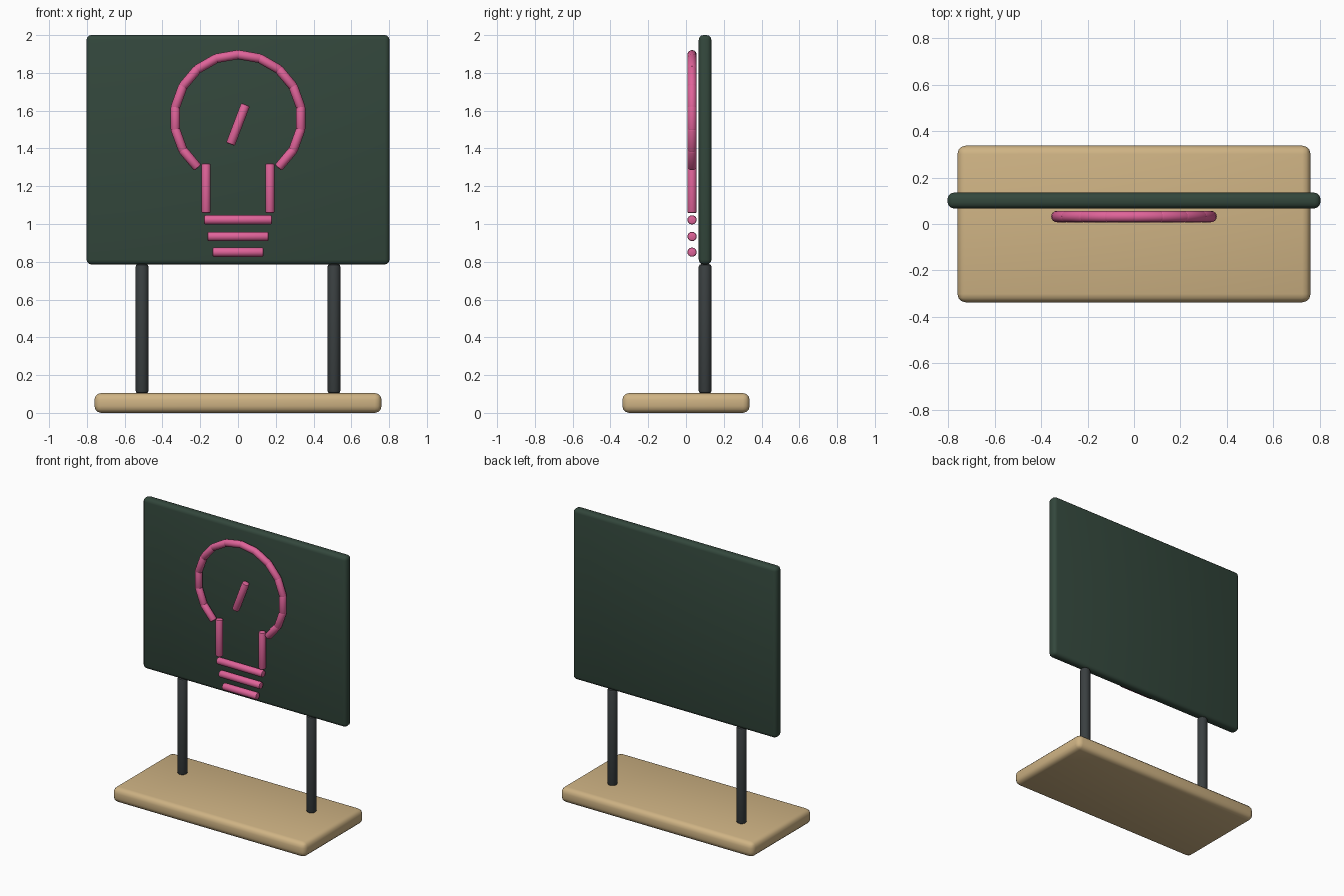
import bpy, math
from mathutils import Vector

if "Cube" in bpy.data.objects:
    bpy.data.objects.remove(bpy.data.objects["Cube"])


def material(name, rgb):
    m = bpy.data.materials.new(name)
    m.diffuse_color = (*rgb, 1)
    m.use_nodes = True
    m.node_tree.nodes["Principled BSDF"].inputs["Base Color"].default_value = m.diffuse_color
    return m


WOOD = material("light_wood", (0.62, 0.45, 0.23))
GREEN = material("dark_green", (0.033, 0.063, 0.045))
METAL = material("dark_metal", (0.042, 0.05, 0.052))
PINK = material("neon_pink", (0.74, 0.125, 0.32))


def finish(ob, name, mat, bevel, segments):
    ob.name = name
    ob.data.materials.append(mat)
    mod = ob.modifiers.new("rounded_edges", 'BEVEL')
    mod.width = bevel
    mod.segments = segments
    mod.limit_method = 'ANGLE'
    mod.angle_limit = math.radians(50)
    bpy.ops.object.modifier_apply(modifier=mod.name)
    bpy.ops.object.shade_smooth_by_angle(angle=math.radians(35))


def slab(name, centre, size, mat, bevel):
    bpy.ops.mesh.primitive_cube_add(size=1, location=centre)
    ob = bpy.context.object
    ob.scale = size
    bpy.ops.object.transform_apply(location=False, rotation=False, scale=True)
    finish(ob, name, mat, bevel, 3)


def rod(name, a, b, radius, mat, bevel, sides=16):
    a, b = Vector(a), Vector(b)
    axis = b - a
    bpy.ops.mesh.primitive_cylinder_add(
        vertices=sides, radius=radius, depth=axis.length, location=(a + b) / 2,
        rotation=axis.to_track_quat('Z', 'Y').to_euler())
    finish(bpy.context.object, name, mat, bevel, 2)


# Base and sign panel
slab("base", (0, 0, 0.0525), (1.52, 0.674, 0.105), WOOD, 0.036)
slab("panel", (0, 0.101, 1.393), (1.604, 0.067, 1.214), GREEN, 0.025)

# Support posts
for side, x in (("left", -0.508), ("right", 0.508)):
    rod("post_" + side, (x, 0.101, 0.103), (x, 0.101, 0.788), 0.034, METAL, 0.014)

# Light bulb outline made of short tubes
Y, R = 0.032, 0.0245


def tube(name, x1, z1, x2, z2):
    rod(name, (x1, Y, z1), (x2, Y, z2), R, PINK, 0.008)


# Glass: 14 straight tubes around 280 degrees
RING, CZ = 0.337, 1.56
for i in range(14):
    t1, t2 = (math.radians(-50 + 20 * k) for k in (i, i + 1))
    p = Vector((math.cos(t1), math.sin(t1))) * RING
    q = Vector((math.cos(t2), math.sin(t2))) * RING
    d = (q - p).normalized() * 0.006
    p, q = p - d, q + d
    tube(f"bulb_arc_{i + 1}", p.x, CZ + p.y, q.x, CZ + q.y)

# Neck, screw cap and filament
for side, s in (("left", -1), ("right", 1)):
    tube("bulb_neck_" + side, s * 0.169, 1.058, s * 0.169, 1.32)
for i, (z, half) in enumerate(((1.022, 0.18), (0.934, 0.162), (0.851, 0.135))):
    tube(f"bulb_cap_{i + 1}", -half, z, half, z)
tube("filament", -0.04, 1.422, 0.04, 1.632)
